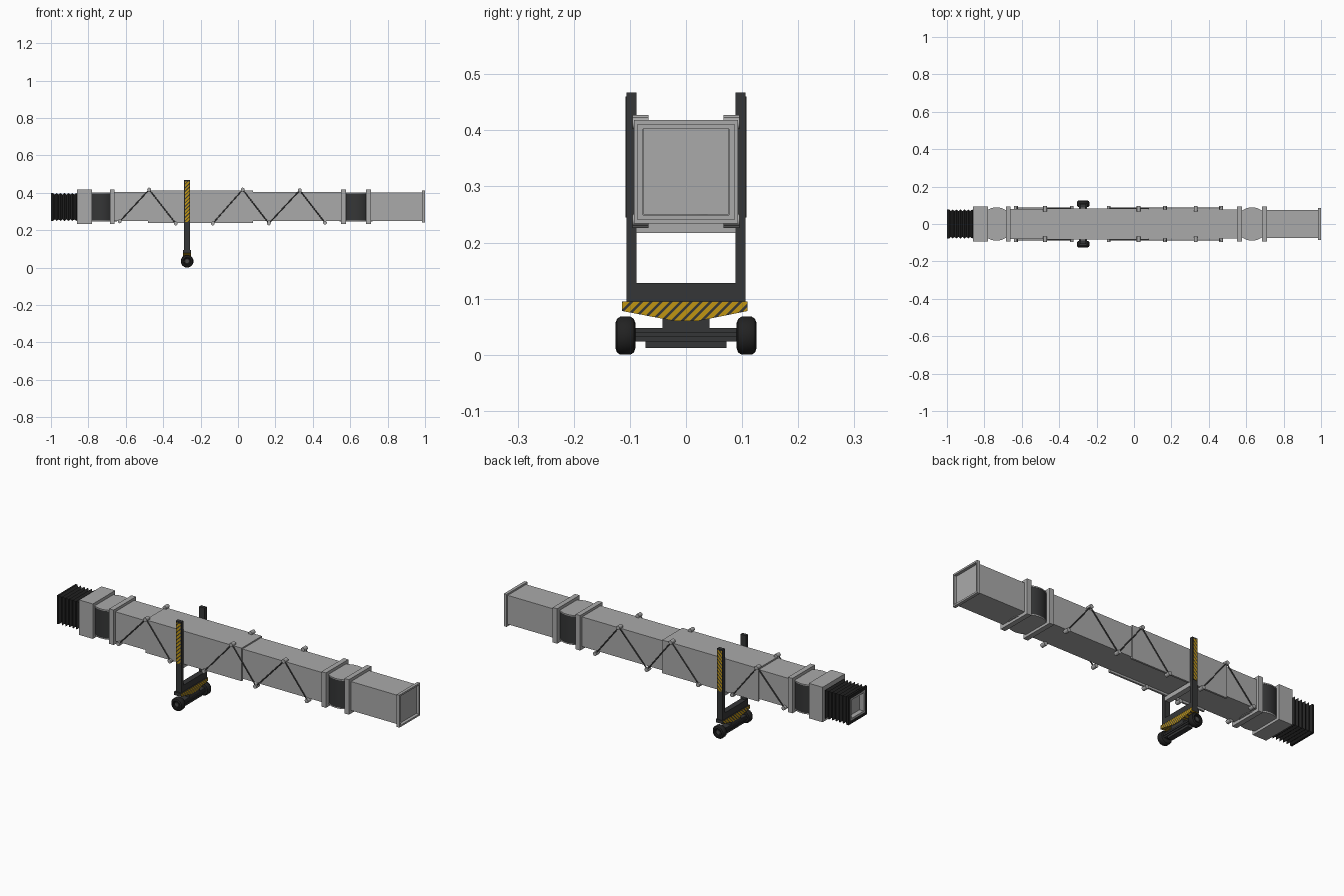
import bpy, bmesh, math
from mathutils import Vector

if "Cube" in bpy.data.objects:
    bpy.data.objects.remove(bpy.data.objects["Cube"])


def mat(name, r, g, b):
    m = bpy.data.materials.new(name)
    m.diffuse_color = (r, g, b, 1)
    m.use_nodes = True
    m.node_tree.nodes["Principled BSDF"].inputs["Base Color"].default_value = m.diffuse_color
    return m


GREY = mat("light_grey", 0.40, 0.40, 0.40)
DARK = mat("dark_grey", 0.036, 0.037, 0.038)
BLACK = mat("rubber_black", 0.016, 0.016, 0.016)
ROD = mat("rod_grey", 0.07, 0.07, 0.07)
YELLOW = mat("hazard_yellow", 0.53, 0.30, 0.006)


def finish(name, bm, *mats):
    bmesh.ops.recalc_face_normals(bm, faces=bm.faces[:])
    me = bpy.data.meshes.new(name)
    bm.to_mesh(me)
    bm.free()
    for m in mats:
        me.materials.append(m)
    ob = bpy.data.objects.new(name, me)
    bpy.context.collection.objects.link(ob)
    return ob


def add_box(bm, x0, x1, y0, y1, z0, z1):
    vs = bmesh.ops.create_cube(bm, size=1)["verts"]
    for v in vs:
        v.co = ((x0 + x1) / 2 + v.co.x * (x1 - x0), (y0 + y1) / 2 + v.co.y * (y1 - y0),
                (z0 + z1) / 2 + v.co.z * (z1 - z0))


def box(name, x0, x1, y0, y1, z0, z1, m):
    bm = bmesh.new()
    add_box(bm, x0, x1, y0, y1, z0, z1)
    return finish(name, bm, m)


def ring(name, x0, x1, h, z0, z1, t, m):
    # hollow rectangular frame around the x axis
    bm = bmesh.new()
    add_box(bm, x0, x1, -h, h, z1 - t, z1)
    add_box(bm, x0, x1, -h, h, z0, z0 + t)
    for s in (-1, 1):
        add_box(bm, x0, x1, s * h, s * (h - t), z0 + t, z1 - t)
    return finish(name, bm, m)


def rod(name, a, b, r, m, n=16):
    a, b = Vector(a), Vector(b)
    bm = bmesh.new()
    bmesh.ops.create_cone(bm, cap_ends=True, segments=n, radius1=r, radius2=r, depth=(b - a).length)
    q = (b - a).to_track_quat('Z', 'Y')
    for v in bm.verts:
        v.co = q @ v.co + (a + b) / 2
    return finish(name, bm, m)


def smooth(ob, angle=35):
    bpy.ops.object.select_all(action='DESELECT')
    ob.select_set(True)
    bpy.context.view_layer.objects.active = ob
    bpy.ops.object.shade_smooth_by_angle(angle=math.radians(angle))


def stripe(bm, d, period, allowed):
    # cut diagonal hazard stripes; one third of each period stays dark
    d = Vector(d).normalized()
    vals = [v.co.dot(d) for v in bm.verts]
    for k in range(math.floor(min(vals) / period), math.ceil(max(vals) / period) + 1):
        for f in (0, 0.35):
            bmesh.ops.bisect_plane(bm, geom=bm.verts[:] + bm.edges[:] + bm.faces[:],
                                   plane_co=d * (k + f) * period, plane_no=d)
    bmesh.ops.recalc_face_normals(bm, faces=bm.faces[:])
    for f in bm.faces:
        u = (f.calc_center_median().dot(d) / period) % 1
        f.material_index = 1 if allowed(f.normal) and u > 0.35 else 0


# bellows with pleats
bm = bmesh.new()
prev = None
N = 14
for i in range(N + 2):
    h = 0.078 if i % 2 == 0 else 0.069
    x = -1 + 0.145 * (i - 1) / N
    if i == 0:
        h, x = 0.06, -1
    elif i == 1:
        h = 0.078
    cur = [bm.verts.new((x, sy * h, 0.324 + sz * h * 0.96)) for sy, sz in ((-1, -1), (1, -1), (1, 1), (-1, 1))]
    if prev:
        for j in range(4):
            bm.faces.new((prev[j], prev[(j + 1) % 4], cur[(j + 1) % 4], cur[j]))
    prev = cur
finish("bellows", bm, BLACK)
ring("bellows_door_frame", -1, -0.9, 0.062, 0.264, 0.384, 0.012, GREY)
box("bellows_door", -0.975, -0.965, -0.055, 0.055, 0.27, 0.378, GREY)

# cab, collars and tunnels
box("cab", -0.86, -0.78, -0.093, 0.093, 0.234, 0.418, GREY)
for n, x in (("cab_collar", -0.685), ("rear_inner_collar", 0.551), ("rear_outer_collar", 0.685)):
    box(n, x, x + 0.026, -0.093, 0.093, 0.234, 0.418, GREY)
box("inner_tunnel", -0.66, -0.3, -0.079, 0.079, 0.25, 0.404, GREY)
box("rear_tunnel", -0.3, 0.555, -0.077, 0.077, 0.249, 0.405, GREY)
box("end_tunnel", 0.7, 0.985, -0.076, 0.076, 0.25, 0.402, GREY)
ring("end_flange", 0.984, 1.0, 0.086, 0.24, 0.411, 0.009, GREY)

# sliding outer tunnel, open underneath
bm = bmesh.new()
add_box(bm, -0.48, 0.08, -0.084, 0.084, 0.402, 0.412)
for s in (-1, 1):
    add_box(bm, -0.48, 0.08, s * 0.084, s * 0.074, 0.238, 0.402)
finish("outer_tunnel", bm, GREY)

# round turning sections
for n, x in (("cab_rotunda", -0.735), ("rear_rotunda", 0.631)):
    smooth(rod(n, (x, 0, 0.251), (x, 0, 0.398), 0.088, DARK, 40))
    smooth(rod(n + "_roof", (x, 0, 0.396), (x, 0, 0.402), 0.089, GREY, 40))
    smooth(rod(n + "_floor", (x, 0, 0.247), (x, 0, 0.253), 0.089, GREY, 40))

# brackets and diagonal braces on both sides
TOP, LOW = 0.417, 0.236
pts = [(-0.632, 0.247), (-0.475, TOP), (-0.333, LOW), (-0.135, LOW), (0.025, TOP),
       (0.165, LOW), (0.33, 0.413), (0.465, 0.240)]
for s, side in ((-1, "front"), (1, "back")):
    for i, (x, z) in enumerate(pts):
        smooth(rod(f"{side}_bracket_{i}", (x, s * 0.067, z), (x, s * 0.095, z), 0.0105, GREY, 12))
        if i and i != 3:
            px, pz = pts[i - 1]
            rod(f"{side}_brace_{i}", (px, s * 0.086, pz), (x, s * 0.086, z), 0.0032, ROD, 8)

# lifting columns with hazard plates
CX = -0.272
for s, side in ((-1, "front"), (1, "back")):
    box(f"{side}_column", CX - 0.016, CX + 0.016, s * 0.088, s * 0.106, 0.09, 0.467, DARK)
    bm = bmesh.new()
    add_box(bm, CX - 0.012, CX + 0.012, s * 0.105, s * 0.108, 0.245, 0.46)
    stripe(bm, (1, 0, -1), 0.014, lambda n: abs(n.y) > 0.5)
    finish(f"{side}_column_hazard_plate", bm, DARK, YELLOW)
box("tunnel_cradle", CX - 0.014, CX + 0.014, -0.09, 0.09, 0.217, 0.24, GREY)
box("column_tie_beam", CX - 0.015, CX + 0.015, -0.09, 0.09, 0.093, 0.128, DARK)

# tapered hazard beam
bm = bmesh.new()
prof = [(-0.114, 0.095), (-0.114, 0.078), (-0.02, 0.06), (0.02, 0.06), (0.11, 0.078), (0.11, 0.095)]
f = bm.faces.new([bm.verts.new((CX - 0.021, y, z)) for y, z in prof])
ext = bmesh.ops.extrude_face_region(bm, geom=[f])["geom"]
bmesh.ops.translate(bm, vec=(0.042, 0, 0), verts=[v for v in ext if isinstance(v, bmesh.types.BMVert)])
stripe(bm, (0, 1, -1), 0.0125, lambda n: abs(n.x) > 0.5 or n.z < -0.3)
finish("hazard_beam", bm, DARK, YELLOW)

# wheel truck
box("truck_pivot", CX - 0.018, CX + 0.018, -0.042, 0.042, 0.046, 0.07, DARK)
box("truck_axle_beam", CX - 0.018, CX + 0.018, -0.092, 0.092, 0.024, 0.048, DARK)
rod("truck_axle", (CX, -0.118, 0.034), (CX, 0.118, 0.034), 0.01, DARK)
for s in (-1, 1):
    box("truck_rail", CX + s * 0.018, CX + s * 0.022, -0.09, 0.09, 0.032, 0.04, DARK)
box("truck_motor_box", CX - 0.014, CX + 0.014, -0.072, 0.072, 0.012, 0.025, DARK)

# tyres: revolved profile of (offset along the axle, radius)
tyre = [(0.0, 0.012), (0.0, 0.022), (0.003, 0.03), (0.009, 0.034), (0.027, 0.034),
        (0.033, 0.03), (0.036, 0.022), (0.034, 0.018), (0.028, 0.016), (0.028, 0.0)]
for s, side in ((-1, "front"), (1, "back")):
    bm = bmesh.new()
    vs = [bm.verts.new((CX, s * (0.09 + o), 0.034 + r)) for o, r in tyre]
    es = [bm.edges.new(p) for p in zip(vs, vs[1:])]
    bmesh.ops.spin(bm, geom=vs + es, cent=(CX, 0, 0.034), axis=(0, 1, 0), angle=2 * math.pi,
                   steps=32, use_duplicate=False)
    bmesh.ops.remove_doubles(bm, verts=bm.verts[:], dist=1e-5)
    smooth(finish(f"{side}_wheel", bm, BLACK))
    smooth(rod(f"{side}_wheel_hub", (CX, s * 0.11, 0.034), (CX, s * 0.121, 0.034), 0.01, ROD))
